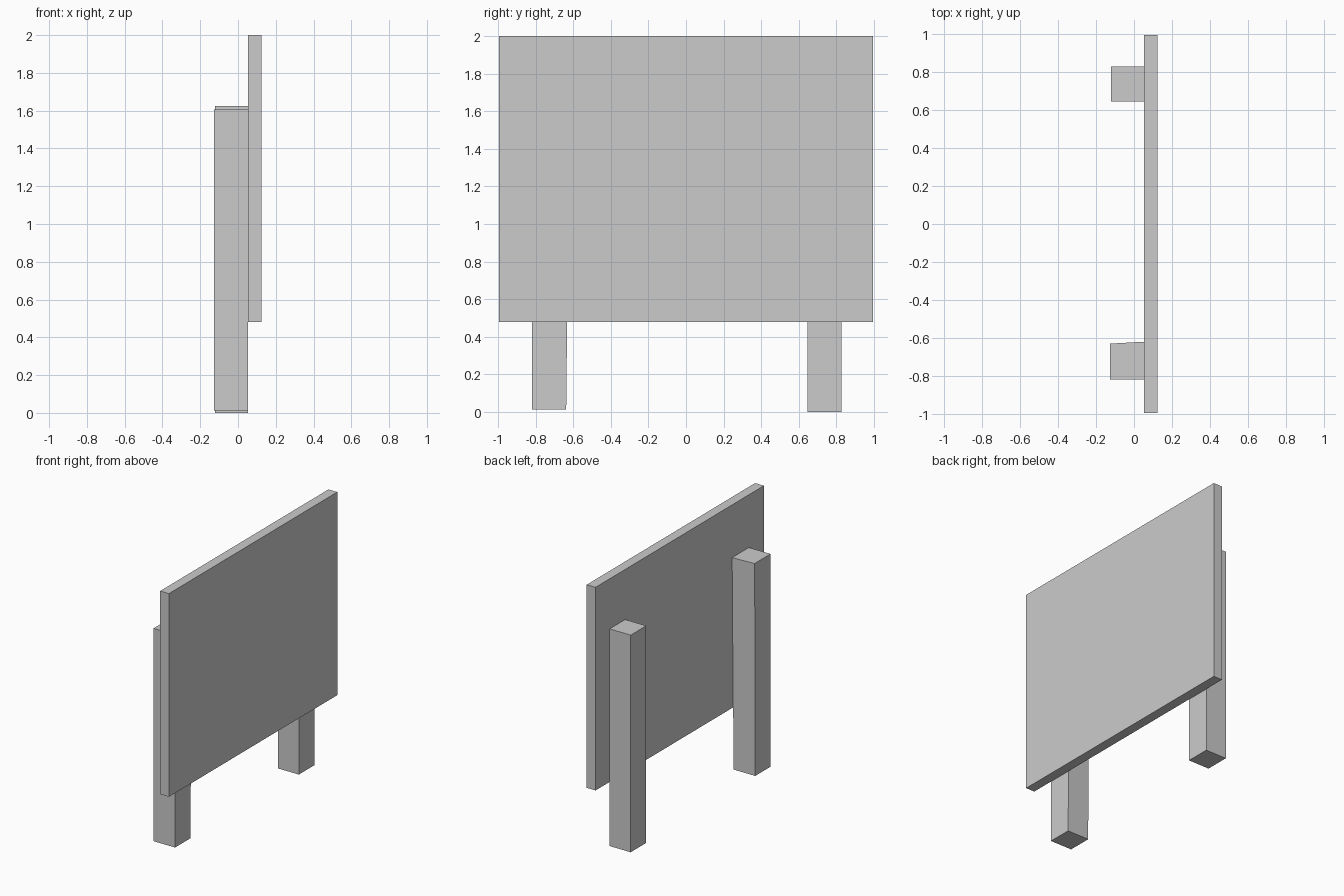
import bpy

if "Cube" in bpy.data.objects:
    bpy.data.objects.remove(bpy.data.objects["Cube"])


def box(name, x, y, z):
    """Box from (min, max) ranges; vertices are ordered x, then y, then z."""
    verts = [(a, b, c) for a in x for b in y for c in z]
    faces = [(0, 1, 3, 2), (4, 6, 7, 5), (0, 4, 5, 1),
             (2, 3, 7, 6), (0, 2, 6, 4), (1, 5, 7, 3)]
    mesh = bpy.data.meshes.new(name)
    mesh.from_pydata(verts, [], faces)
    mesh.update()
    obj = bpy.data.objects.new(name, mesh)
    bpy.context.collection.objects.link(obj)
    return obj


# Upright board
box("board_panel", (0.052, 0.125), (-0.995, 0.995), (0.48, 2.0))

# Posts behind the board, slightly uneven in height
box("post_far", (-0.122, 0.052), (0.645, 0.828), (0.0, 1.625))
post = box("post_near", (-0.127, 0.052), (-0.818, -0.637), (0.013, 1.605))

# Slight twist on the inner face of the near post
post.data.vertices[7].co.y = -0.62
post.data.vertices[3].co.y = -0.63
post.data.update()
